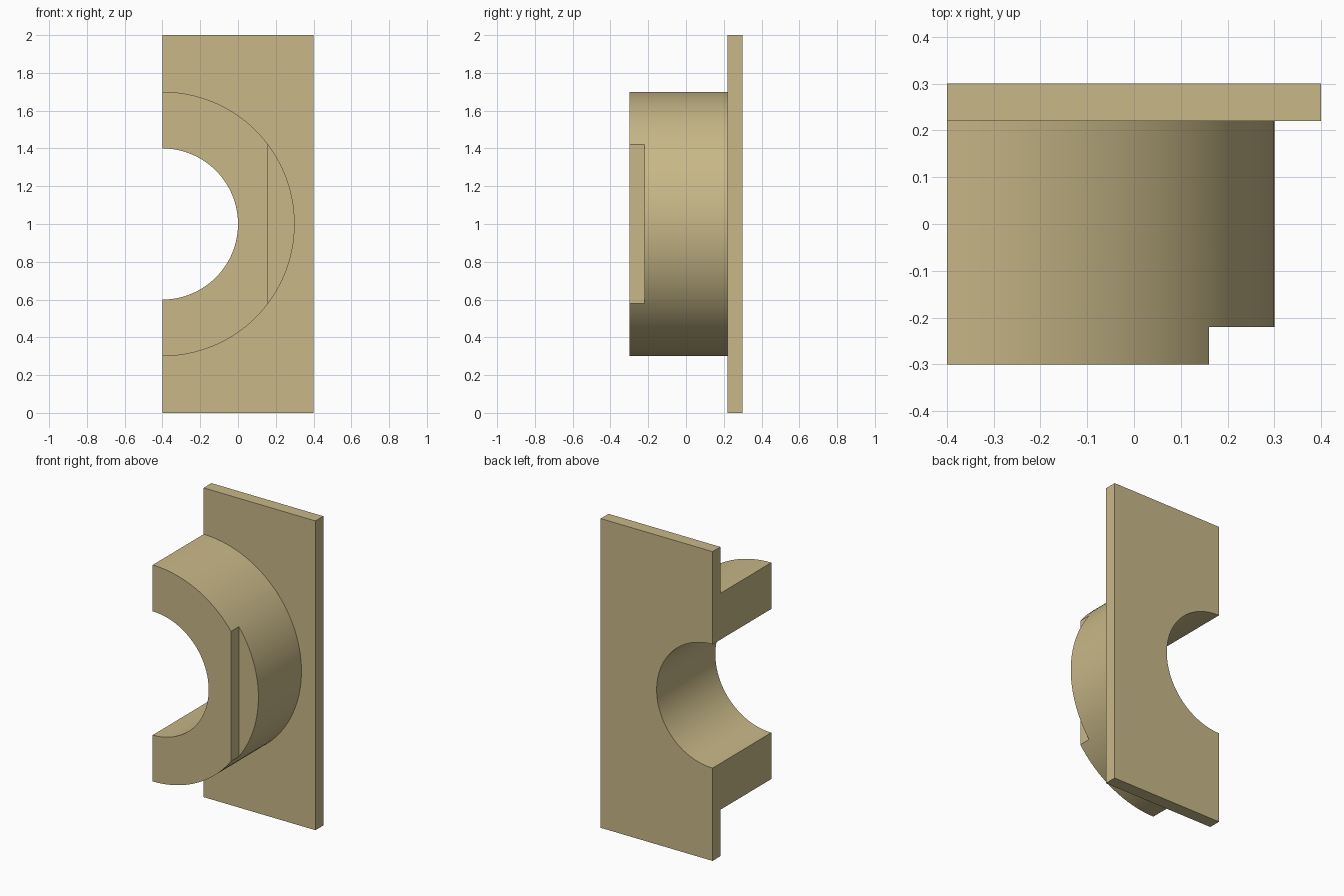
import bpy
import math

if "Cube" in bpy.data.objects:
    bpy.data.objects.remove(bpy.data.objects["Cube"], do_unlink=True)

tan = bpy.data.materials.new("tan")
tan.use_nodes = True
colour = (0.578, 0.479, 0.246, 1)
tan.diffuse_color = colour
tan.node_tree.nodes["Principled BSDF"].inputs["Base Color"].default_value = colour

AXIS_X, AXIS_Z = -0.4, 1.0


def box(name, low, high):
    centre = [(a + b) / 2 for a, b in zip(low, high)]
    bpy.ops.mesh.primitive_cube_add(size=1, location=centre)
    obj = bpy.context.object
    obj.name = name
    obj.scale = [b - a for a, b in zip(low, high)]
    bpy.ops.object.transform_apply(location=True, rotation=True, scale=True)
    obj.data.materials.append(tan)
    return obj


def cylinder(name, radius, y0, y1):
    bpy.ops.mesh.primitive_cylinder_add(
        vertices=128, radius=radius, depth=y1 - y0,
        location=(AXIS_X, (y0 + y1) / 2, AXIS_Z), rotation=(math.pi / 2, 0, 0))
    obj = bpy.context.object
    obj.name = name
    bpy.ops.object.transform_apply(location=True, rotation=True, scale=True)
    obj.data.materials.append(tan)
    return obj


def combine(target, tool, operation):
    mod = target.modifiers.new(operation.lower(), 'BOOLEAN')
    mod.operation = operation
    mod.solver = 'EXACT'
    mod.object = tool
    bpy.context.view_layer.objects.active = target
    bpy.ops.object.modifier_apply(modifier=mod.name)
    bpy.data.objects.remove(tool, do_unlink=True)


# Back plate, made over-wide so one clean cut trims the split face
body = box("flanged_half_collar", (-1.2, 0.22, 0), (0.4, 0.3, 2))

# Round collar standing on the plate
combine(body, cylinder("collar", 0.7, -0.3, 0.26), 'UNION')

# Bore through collar and plate
combine(body, cylinder("bore", 0.4, -0.5, 0.5), 'DIFFERENCE')

# Shallow flat step on the collar's front rim
combine(body, box("step_cutter", (0.16, -0.5, 0.2), (0.6, -0.22, 1.8)), 'DIFFERENCE')

# Split the part in half along the bore axis
combine(body, box("split_cutter", (-2, -1, -1), (AXIS_X, 1, 3)), 'DIFFERENCE')

bpy.ops.object.select_all(action='DESELECT')
body.select_set(True)
bpy.context.view_layer.objects.active = body
bpy.ops.object.shade_smooth_by_angle(angle=math.radians(30))
